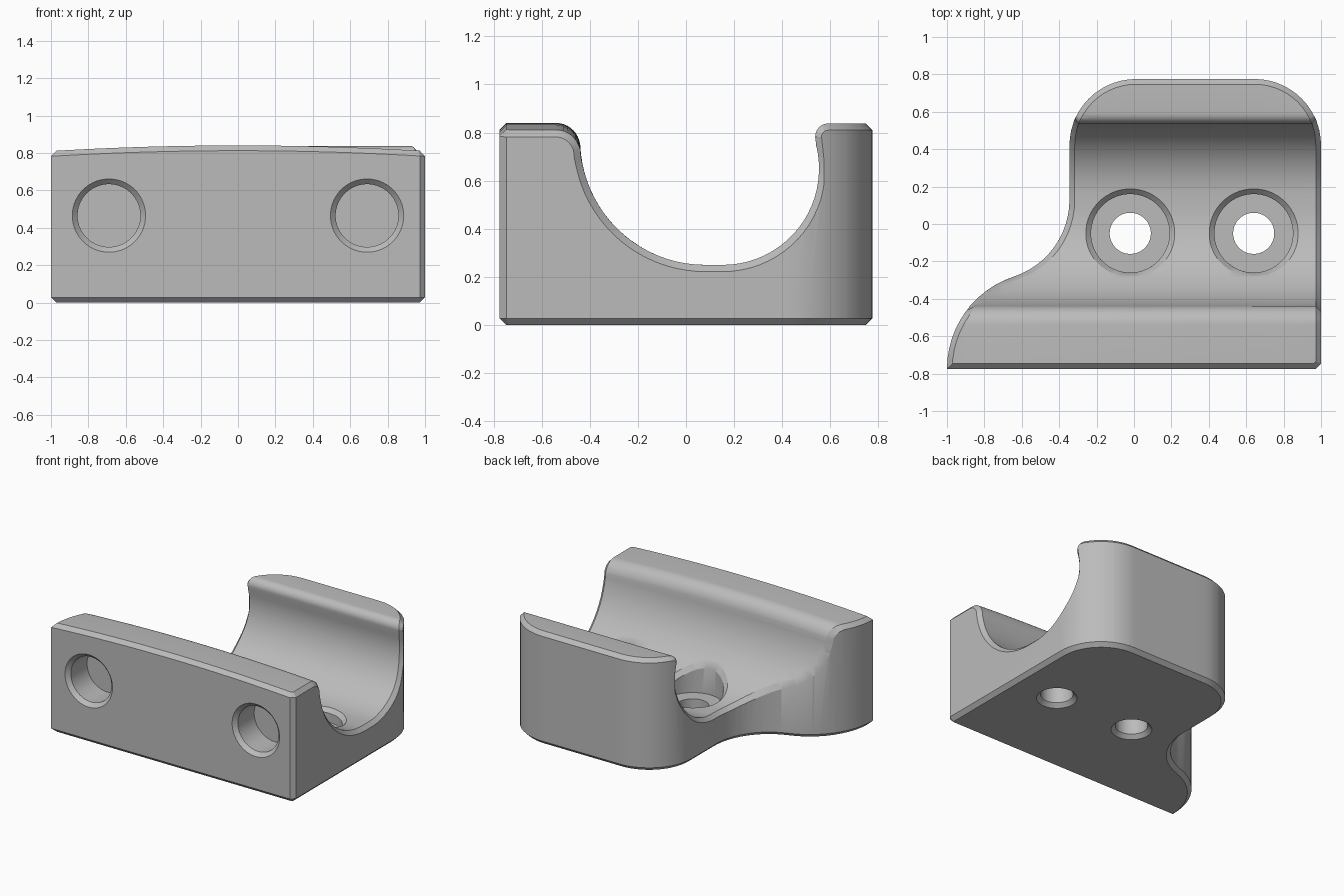
import bpy, bmesh
from math import sin, cos, radians, pi
from mathutils import Matrix, Vector

cube = bpy.data.objects.get("Cube")
if cube:
    bpy.data.objects.remove(cube)

CHAMFER = 0.028


def arc(cx, cy, r, start, end, steps):
    angles = [radians(start + (end - start) * i / steps) for i in range(steps + 1)]
    return [(cx + r * cos(a), cy + r * sin(a)) for a in angles]


def add_object(name, bm):
    bmesh.ops.recalc_face_normals(bm, faces=bm.faces)
    mesh = bpy.data.meshes.new(name)
    bm.to_mesh(mesh)
    bm.free()
    obj = bpy.data.objects.new(name, mesh)
    bpy.context.collection.objects.link(obj)
    return obj


def prism(name, points, direction):
    """Extrude a closed outline of 3D points."""
    bm = bmesh.new()
    face = bm.faces.new([bm.verts.new(p) for p in points])
    out = bmesh.ops.extrude_face_region(bm, geom=[face])
    moved = [v for v in out["geom"] if isinstance(v, bmesh.types.BMVert)]
    bmesh.ops.translate(bm, verts=moved, vec=direction)
    return add_object(name, bm)


def cylinder(name, base, radius, axis, length):
    side = Vector((1, 0, 0))
    up = Vector(axis).cross(side)
    ring = [Vector(base) + radius * (side * cos(a) + up * sin(a))
            for a in (2 * pi * (i + 0.5) / 48 for i in range(48))]
    return prism(name, ring, Vector(axis) * length)


def combine(obj, tool, operation):
    mod = obj.modifiers.new("combine", "BOOLEAN")
    mod.operation, mod.object, mod.solver = operation, tool, "EXACT"
    deps = bpy.context.evaluated_depsgraph_get()
    mesh = bpy.data.meshes.new_from_object(obj.evaluated_get(deps))
    obj.modifiers.clear()
    obj.data = mesh
    bpy.data.objects.remove(tool)


# Footprint: square front, rounded back, sweeping flange on one side
plan = [(0.972, -0.775), (1, -0.747)]
plan += arc(0.645, 0.42, 0.355, 0, 90, 14)
plan += arc(0.01, 0.42, 0.355, 90, 180, 14)
plan += arc(-0.778, 0.13, 0.433, 0, -71.8, 12)
plan += arc(-0.48, -0.775, 0.52, 108.2, 180, 12)[1:]
body = prism("cradle_body", [(x, y, 0) for x, y in plan], (0, 0, 1.2))

# Side profile: round channel between two lips
profile = [(-1.2, -1), (1.2, -1), (1.2, 0.838)]
profile += arc(0.592, 0.783, 0.055, 90, 195, 8)
profile += arc(0.153, 0.65, 0.4, 14, -90, 20)
profile += arc(0.08, 0.77, 0.52, 270, 182, 20)
profile += arc(-0.54, 0.74, 0.1, 15, 90, 8)
profile += [(-1.2, 0.84)]
combine(body, prism("channel_profile", [(-1.5, y, z) for y, z in profile], (3, 0, 0)), "INTERSECT")

# Counterbored screw holes and round front pockets
for x in (-0.02, 0.64):
    combine(body, cylinder("counterbore", (x, -0.05, 0.155), 0.21, (0, 0, 1), 1), "DIFFERENCE")
    combine(body, cylinder("screw_hole", (x, -0.05, -0.5), 0.11, (0, 0, 1), 1), "DIFFERENCE")
for x in (-0.69, 0.69):
    combine(body, cylinder("front_pocket", (x, -1, 0.465), 0.168, (0, 1, 0), 0.445), "DIFFERENCE")

# Chamfer the outer rims, leaving front corners and inner steps sharp
bm = bmesh.new()
bm.from_mesh(body.data)
bmesh.ops.remove_doubles(bm, verts=bm.verts, dist=0.0005)


def is_rim(edge):
    if len(edge.link_faces) != 2 or edge.calc_face_angle_signed(0) < 0.6:
        return False
    a, b = (v.co for v in edge.verts)
    corner = max(a.y, b.y) < -0.7 and abs(a.z - b.z) > 0.5
    step = abs(a.z - 0.155) < 0.002 and abs(b.z - 0.155) < 0.002
    return not corner and not step


bmesh.ops.bevel(bm, geom=[e for e in bm.edges if is_rim(e)], offset=CHAMFER,
                offset_type="OFFSET", segments=1, profile=0.5, affect="EDGES",
                clamp_overlap=False, loop_slide=False)

# Crown the front wall with a gentle arch
for i in range(-9, 10):
    bmesh.ops.bisect_plane(bm, geom=bm.verts[:] + bm.edges[:] + bm.faces[:],
                           plane_co=(i / 10, 0, 0), plane_no=(1, 0, 0))
for v in bm.verts:
    if v.co.y < -0.3 and v.co.z > 0.66:
        v.co.z -= 0.03 * v.co.x ** 2 * min(1, (v.co.z - 0.66) / 0.12)
bm.to_mesh(body.data)
bm.free()

# Plain grey finish
grey = bpy.data.materials.new("plain_grey")
grey.use_nodes = True
color = (0.5, 0.5, 0.5, 1)
grey.diffuse_color = color
grey.node_tree.nodes["Principled BSDF"].inputs["Base Color"].default_value = color
body.data.materials.clear()
body.data.materials.append(grey)

bpy.ops.object.select_all(action="DESELECT")
body.select_set(True)
bpy.context.view_layer.objects.active = body
bpy.ops.object.shade_smooth_by_angle(angle=radians(25))
